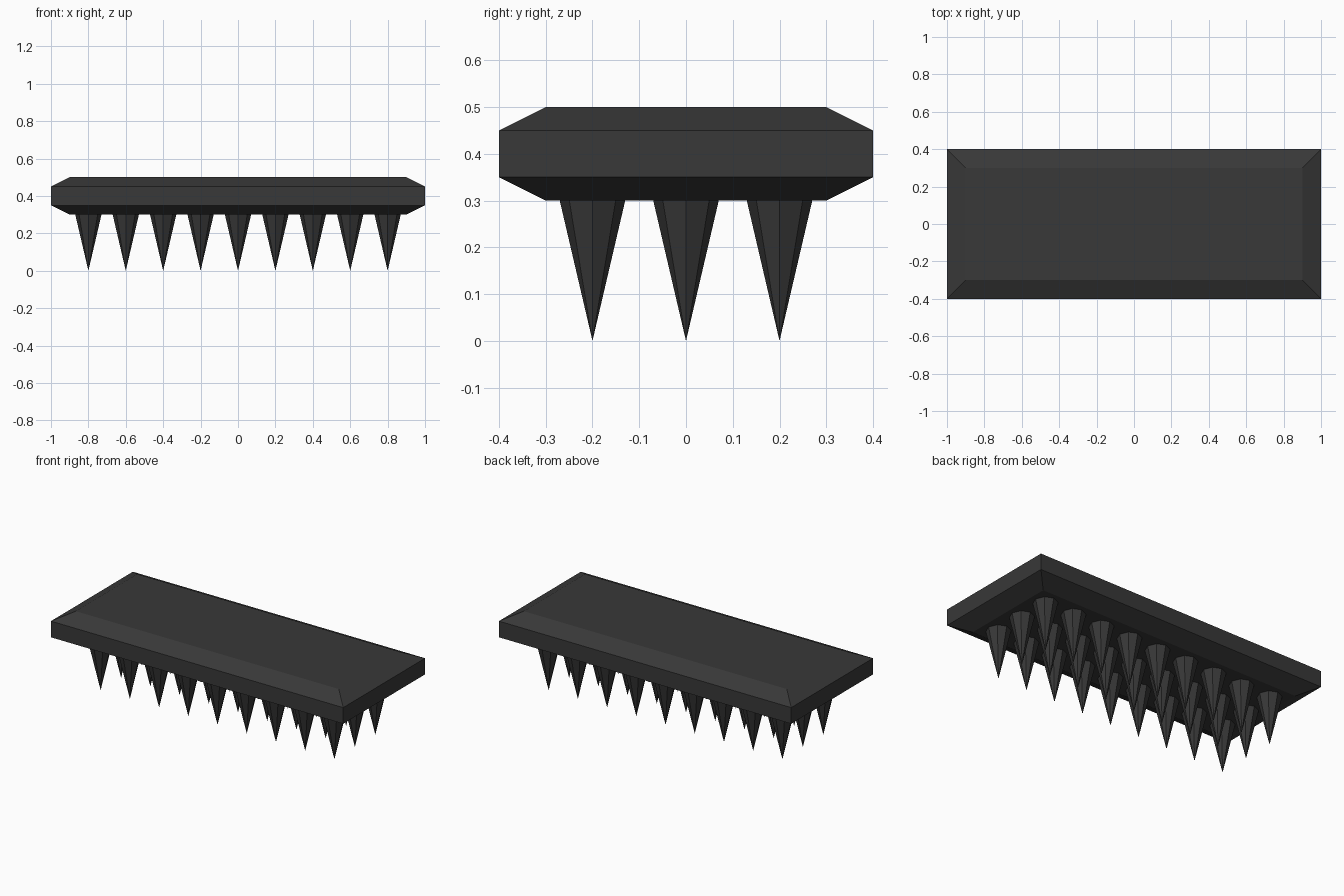
import bpy, bmesh
from mathutils import Matrix

if "Cube" in bpy.data.objects:
    bpy.data.objects.remove(bpy.data.objects["Cube"])

dark = bpy.data.materials.new("dark_metal")
dark.diffuse_color = (0.04, 0.04, 0.04, 1)
dark.use_nodes = True
dark.node_tree.nodes["Principled BSDF"].inputs["Base Color"].default_value = dark.diffuse_color


def add_object(name, bm):
    bmesh.ops.recalc_face_normals(bm, faces=bm.faces[:])
    mesh = bpy.data.meshes.new(name)
    bm.to_mesh(mesh)
    bm.free()
    mesh.materials.append(dark)
    obj = bpy.data.objects.new(name, mesh)
    bpy.context.collection.objects.link(obj)
    return obj


# Slab with chamfered top and bottom rims: stacked rectangles (half x, half y, z)
bm = bmesh.new()
rings = []
for hx, hy, z in [(0.9, 0.3, 0.3), (1, 0.4, 0.35), (1, 0.4, 0.45), (0.9, 0.3, 0.5)]:
    rings.append([bm.verts.new((sx * hx, sy * hy, z))
                  for sx, sy in [(-1, -1), (1, -1), (1, 1), (-1, 1)]])
for low, high in zip(rings, rings[1:]):
    for i in range(4):
        j = (i + 1) % 4
        bm.faces.new((low[i], low[j], high[j], high[i]))
bm.faces.new(rings[0][::-1])
bm.faces.new(rings[-1])
add_object("slab", bm)

# Grid of eight-sided spikes pointing down
bm = bmesh.new()
for ix in range(-4, 5):
    for iy in range(-1, 2):
        bmesh.ops.create_cone(bm, cap_ends=True, segments=8, radius1=0, radius2=0.07,
                              depth=0.3, matrix=Matrix.Translation((ix * 0.2, iy * 0.2, 0.15)))
bmesh.ops.remove_doubles(bm, verts=bm.verts[:], dist=0.0001)
add_object("spikes", bm)
